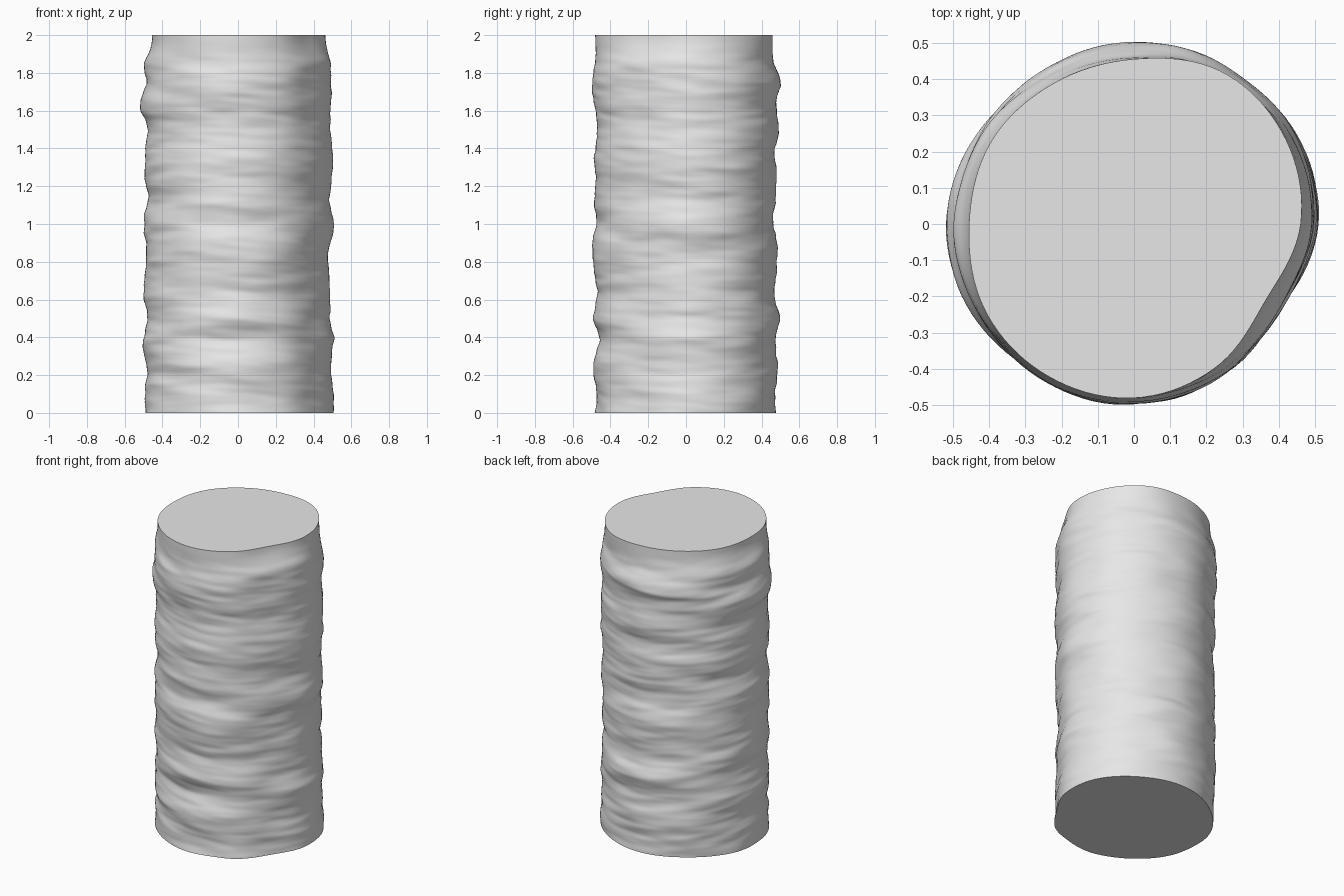
import bpy
import bmesh
import math
from mathutils import Vector, noise

cube = bpy.data.objects.get("Cube")
if cube:
    bpy.data.objects.remove(cube, do_unlink=True)

HEIGHT = 2.0
SEGMENTS = 112
RINGS = 180

# Outline radii around the axis, in thousandths, every thirty degrees from +x
BODY = [490, 498, 487, 480, 472, 482, 490, 490, 482, 480, 472, 458]
CAP = [460, 480, 485, 455, 447, 455, 455, 475, 482, 480, 455, 420]

# Bulges up the right, back, left and front sides, in thousandths
BULGES = [
    [15, 14, -2, 15, -5, -3, -8, -8, 15, -6, 5, 14, 0, 0, 2, 3, -10],
    [-10, -5, 5, -8, 15, -12, 0, 5, -20, -5, 0, -8, 12, -5, 18, -18, -20],
    [0, 0, -8, 15, -10, 12, 0, -2, 10, -14, 5, 0, -8, 25, 0, 5, -35],
    [0, -4, 10, -20, 10, -12, 5, 18, -5, 4, 0, 4, -10, 0, 18, -5, 0],
]


def smooth(t):
    t = min(max(t, 0), 1)
    return t * t * (3 - 2 * t)


def spline(values, t, wrap):
    """Smooth curve through evenly spaced values."""
    i = math.floor(t)
    f = t - i
    n = len(values)

    def at(k):
        return values[k % n] if wrap else values[min(max(k, 0), n - 1)]

    a, b, c, d = (at(i + k) for k in (-1, 0, 1, 2))
    return (b + (c - a) * f / 2 + (a - 2.5 * b + 2 * c - d / 2) * f * f
            + (1.5 * (b - c) + (d - a) / 2) * f ** 3) / 1000


def radius(angle, z):
    turn = angle / math.tau * len(BODY)
    r = spline(BODY, turn, True)
    # Broad bulges, blended between the four sides
    for side, row in enumerate(BULGES):
        weight = max(0, math.cos(angle - side * math.pi / 2)) ** 2
        r += weight * spline(row, z / HEIGHT * (len(row) - 1), False)
    # Horizontal weathered streaks, coarse then fine
    x, y = math.cos(angle), math.sin(angle)
    tilted = z + 0.03 * math.sin(angle + 1)
    r += 0.008 * noise.noise(Vector((x * 1.8, y * 1.8, tilted * 9)))
    r += 0.006 * noise.noise(Vector((x * 2 + 7, y * 2, tilted * 20)))
    r += 0.002 * noise.noise(Vector((x * 3, y * 3 + 5, tilted * 42)))
    # Narrow ledge near the top of the back
    gap = z - 1.73 - 0.02 * math.sin(2 * angle)
    falloff = 0.015 if gap < 0 else 0.06
    r += 0.008 * max(0, math.sin(angle)) * math.exp(-(gap / falloff) ** 2)
    # Ease into the cut outline at the top
    blend = smooth((z - 1.82) / 0.18)
    return r * (1 - blend) + spline(CAP, turn, True) * blend


# Column: stacked rings, bridged and capped
bm = bmesh.new()
rings = []
for j in range(RINGS + 1):
    z = HEIGHT * j / RINGS
    ring = []
    for i in range(SEGMENTS):
        angle = math.tau * i / SEGMENTS
        r = radius(angle, z)
        ring.append(bm.verts.new((r * math.cos(angle), r * math.sin(angle), z)))
    rings.append(ring)
for low, high in zip(rings, rings[1:]):
    for i in range(SEGMENTS):
        k = (i + 1) % SEGMENTS
        bm.faces.new((low[i], low[k], high[k], high[i]))
bm.faces.new(rings[-1])
bm.faces.new(rings[0][::-1])

mesh = bpy.data.meshes.new("rough_column")
bm.to_mesh(mesh)
bm.free()
column = bpy.data.objects.new("rough_column", mesh)
bpy.context.collection.objects.link(column)

# Plain grey surface
grey = bpy.data.materials.new("light grey")
grey.use_nodes = True
grey.diffuse_color = (0.8, 0.8, 0.8, 1)
shader = next(n for n in grey.node_tree.nodes if n.type == "BSDF_PRINCIPLED")
shader.inputs["Base Color"].default_value = (0.8, 0.8, 0.8, 1)
mesh.materials.append(grey)

# Smooth sides with crisp cap edges
bpy.ops.object.select_all(action="DESELECT")
column.select_set(True)
bpy.context.view_layer.objects.active = column
bpy.ops.object.shade_smooth_by_angle(angle=math.radians(50))
